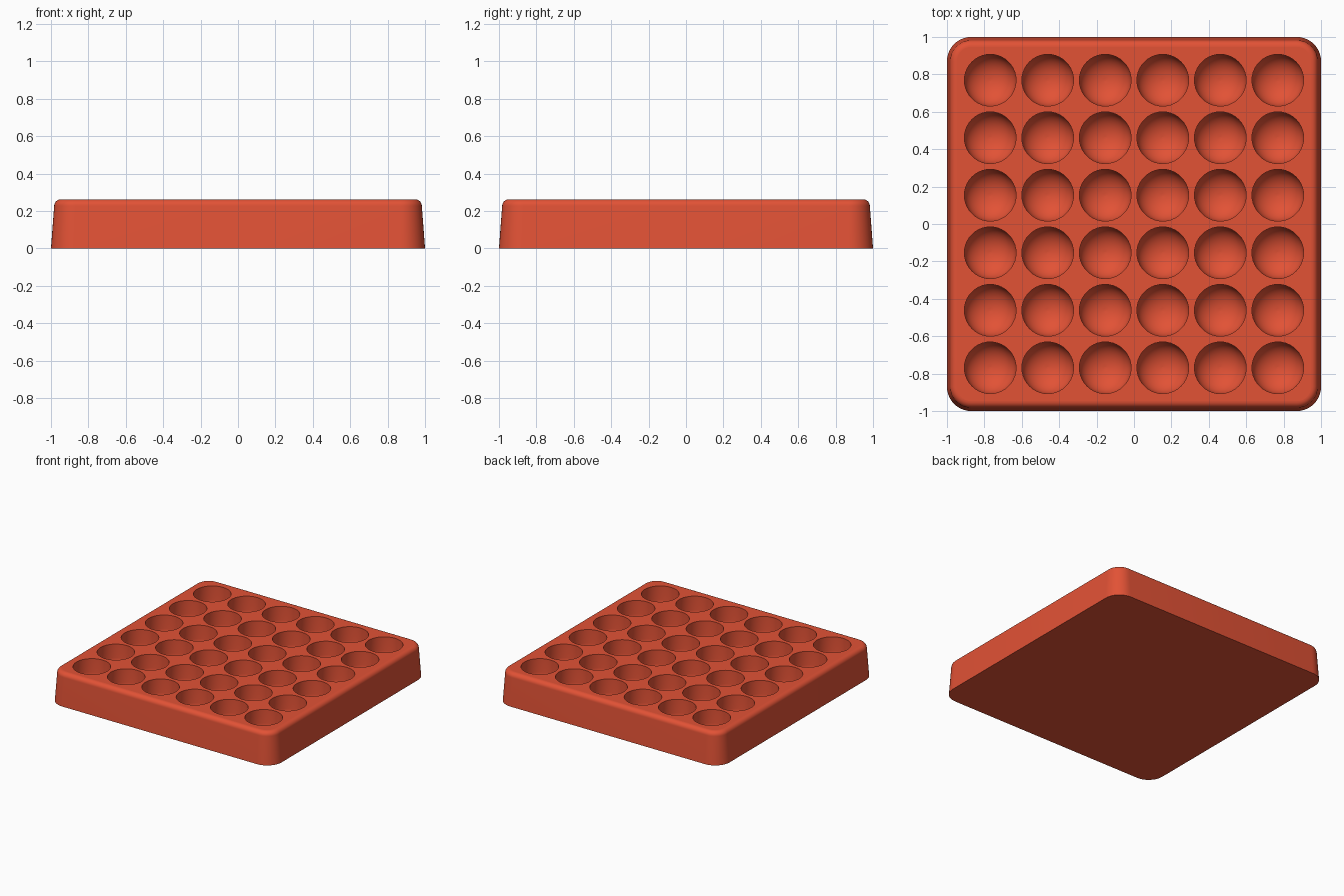
import bpy, bmesh
from math import sin, cos, pi

HEIGHT = 0.262       # tray height
CORNER = 0.13        # corner radius at the base
FILLET = 0.036       # rounding of the top edge
DRAFT = 0.017        # inward lean of the walls
PITCH = 0.3075       # distance between cups
CUP_RADIUS = 0.138
CUP_WALL = 0.11      # depth of the upright cup wall
CUP_BOWL = 0.11      # depth of the rounded cup floor
CUPS = 6

default = bpy.data.objects.get("Cube")
if default:
    bpy.data.objects.remove(default, do_unlink=True)

clay = bpy.data.materials.new("orange_red")
clay.use_nodes = True
colour = (0.76, 0.084, 0.036, 1)
clay.diffuse_color = colour
bsdf = next(n for n in clay.node_tree.nodes if n.type == 'BSDF_PRINCIPLED')
bsdf.inputs["Base Color"].default_value = colour
bsdf.inputs["Roughness"].default_value = 0.6


def make_object(name, bm):
    mesh = bpy.data.meshes.new(name)
    bmesh.ops.recalc_face_normals(bm, faces=bm.faces)
    bm.to_mesh(mesh)
    bm.free()
    mesh.materials.append(clay)
    obj = bpy.data.objects.new(name, mesh)
    bpy.context.collection.objects.link(obj)
    return obj


def rounded_square(bm, inset, z, steps=10):
    """Ring of vertices around a square whose corner centres stay fixed."""
    centre, radius = 1 - CORNER, CORNER - inset
    ring = []
    for q, (sx, sy) in enumerate([(1, 1), (-1, 1), (-1, -1), (1, -1)]):
        for i in range(steps + 1):
            a = (q + i / steps) * pi / 2
            ring.append(bm.verts.new((sx * centre + radius * cos(a),
                                      sy * centre + radius * sin(a), z)))
    return ring


def circle(bm, x, y, radius, z, steps=40):
    angles = [2 * pi * i / steps for i in range(steps)]
    return [bm.verts.new((x + radius * cos(a), y + radius * sin(a), z)) for a in angles]


def loft(bm, rings):
    """Smooth walls between the rings, flat caps at both ends."""
    for low, high in zip(rings, rings[1:]):
        for i in range(len(low)):
            j = (i + 1) % len(low)
            bm.faces.new((low[i], low[j], high[j], high[i])).smooth = True
    bm.faces.new(rings[0][::-1])
    bm.faces.new(rings[-1])


# Tray block: leaning walls, then a quarter-round up to the flat top
profile = [(0, 0), (DRAFT, HEIGHT - FILLET)]
for i in range(1, 9):
    a = i / 8 * pi / 2
    profile.append((DRAFT + FILLET * (1 - cos(a)), HEIGHT - FILLET * (1 - sin(a))))
bm = bmesh.new()
loft(bm, [rounded_square(bm, inset, z) for inset, z in profile])
tray = make_object("tray", bm)

# Cups in a square grid: upright wall above a rounded floor
floor = HEIGHT - CUP_WALL
cup_profile = []
for i in range(12):
    a = (i + 0.25) / 11.25 * pi / 2
    cup_profile.append((CUP_RADIUS * sin(a), floor - CUP_BOWL * cos(a)))
cup_profile.append((CUP_RADIUS, HEIGHT + 0.05))
bm = bmesh.new()
for row in range(CUPS):
    for col in range(CUPS):
        x, y = [(k - (CUPS - 1) / 2) * PITCH for k in (col, row)]
        loft(bm, [circle(bm, x, y, radius, z) for radius, z in cup_profile])
cutter = make_object("cup_cutter", bm)
cutter.hide_render = True

cut = tray.modifiers.new("cups", 'BOOLEAN')
cut.operation = 'DIFFERENCE'
cut.solver = 'EXACT'
cut.object = cutter

# Bake the cut and drop the cutter
bpy.context.view_layer.update()
depsgraph = bpy.context.evaluated_depsgraph_get()
tray_mesh = bpy.data.meshes.new_from_object(tray.evaluated_get(depsgraph))
tray.modifiers.clear()
tray.data = tray_mesh
bpy.data.objects.remove(cutter, do_unlink=True)
